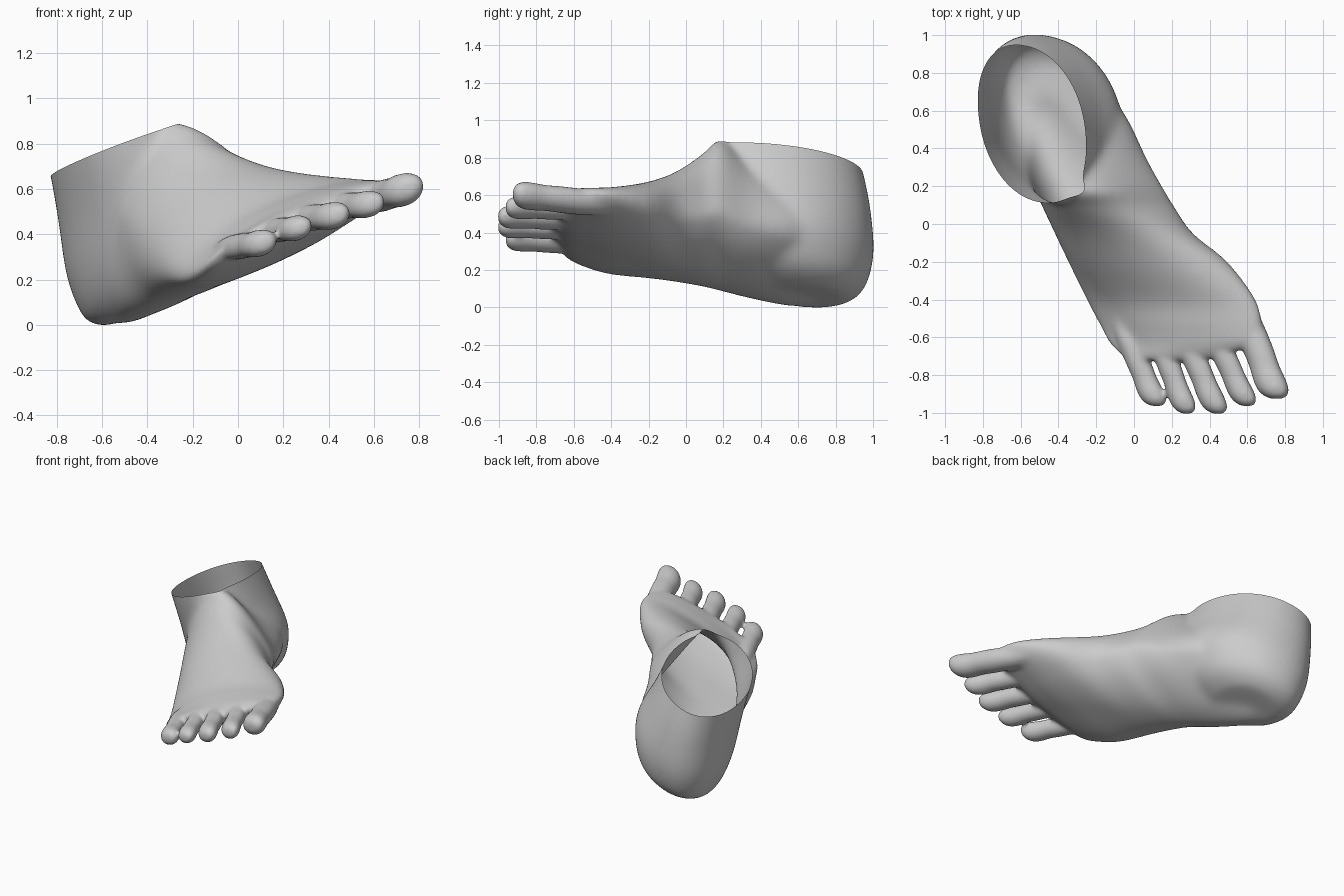
import bpy, bmesh, math
from mathutils import Vector

if "Cube" in bpy.data.objects:
    bpy.data.objects.remove(bpy.data.objects["Cube"])

N = 48


def smooth_rows(rows, steps=6):
    """Catmull-Rom interpolation between rows of section parameters."""
    out = []
    for i in range(len(rows) - 1):
        p0, p1 = rows[max(i - 1, 0)], rows[i]
        p2, p3 = rows[i + 1], rows[min(i + 2, len(rows) - 1)]
        for s in range(steps):
            t = s / steps
            out.append([0.5 * (2 * b + (c - a) * t + (2 * a - 5 * b + 4 * c - d) * t * t
                               + (3 * b - a - 3 * c + d) * t ** 3)
                        for a, b, c, d in zip(p0, p1, p2, p3)])
    return out + [list(rows[-1])]


def skewed_ring(u0, u1, v0, v1, top, bottom, peak=0.94):
    """Rounded ring filling the box u0..u1, v0..v1; top and bottom lean separately,
    peak above 1 makes the upper half more pointed."""
    def sup(c, p):
        return math.copysign(abs(c) ** p, c)
    pts = []
    for k in range(N):
        t = 2 * math.pi * k / N
        skew = (top + bottom) / 2 + (top - bottom) / 2 * math.sin(t)
        s = math.sin(t + skew)
        pts.append(((u0 + u1) / 2 + (u1 - u0) / 2 * sup(math.cos(t), 0.95),
                    (v0 + v1) / 2 + (v1 - v0) / 2 * sup(s, peak if s > 0 else 0.95)))
    return pts


def loft(bm, rings):
    """Closed skin through a list of rings."""
    vs = [[bm.verts.new(p) for p in ring] for ring in rings]
    faces = [bm.faces.new(vs[0]), bm.faces.new(vs[-1])]
    for a, b in zip(vs, vs[1:]):
        for k in range(N):
            j = (k + 1) % N
            faces.append(bm.faces.new((a[k], a[j], b[j], b[k])))
    bmesh.ops.recalc_face_normals(bm, faces=faces)


def y_loft(bm, rows):
    """Sections across the foot: y, x0, x1, z0, z1, top lean, bottom lean, peak."""
    loft(bm, [[(x, r[0], z) for x, z in skewed_ring(*r[1:])] for r in smooth_rows(rows)])


bm = bmesh.new()

# Instep and ball of the foot
y_loft(bm, [
    (0.84, -0.52, -0.33, 0.12, 0.36, 0.2, 0.5, 1.0),
    (0.74, -0.58, -0.19, 0.05, 0.50, 0.1, 0.7, 1.0),
    (0.58, -0.62, -0.045, 0.005, 0.64, -0.1, 0.75, 1.1),
    (0.35, -0.59, 0.07, 0.045, 0.78, -0.25, 0.55, 1.4),
    (0.19, -0.53, 0.16, 0.085, 0.90, -0.3, 0.5, 1.7),
    (0.09, -0.485, 0.22, 0.11, 0.825, -0.22, 0.5, 1.55),
    (-0.05, -0.42, 0.315, 0.135, 0.73, 0.08, 0.6, 1.2),
    (-0.20, -0.35, 0.50, 0.155, 0.675, 0.32, 0.82, 1.0),
    (-0.40, -0.255, 0.65, 0.175, 0.645, 0.78, 1.08, 0.95),
    (-0.54, -0.18, 0.675, 0.215, 0.64, 0.95, 1.18, 0.95),
    (-0.63, -0.13, 0.64, 0.26, 0.625, 1.08, 1.2, 0.95),
    (-0.69, -0.07, 0.50, 0.32, 0.565, 1.12, 1.2, 0.95),
    (-0.72, 0.0, 0.38, 0.36, 0.51, 1.1, 1.1, 0.95),
])

# Heel and ankle: centre z, slope, x0, x1, y0, y1, lean
heel = [
    (0.06, 0.36, -0.58, -0.22, 0.45, 0.85, -0.2),
    (0.11, 0.37, -0.66, -0.13, 0.36, 0.93, -0.25),
    (0.20, 0.37, -0.71, -0.075, 0.25, 0.98, -0.28),
    (0.36, 0.37, -0.76, -0.055, 0.16, 1.005, -0.32),
    (0.58, 0.36, -0.795, -0.165, 0.13, 0.985, -0.32),
    (0.77, 0.36, -0.83, -0.25, 0.11, 0.945, -0.3),
    (0.94, 0.36, -0.87, -0.31, 0.10, 0.91, -0.3),
    (1.10, 0.36, -0.91, -0.37, 0.09, 0.89, -0.3),
]
rings = []
for zc, slope, x0, x1, y0, y1, lean in smooth_rows(heel):
    xc = (x0 + x1) / 2
    rings.append([(x, y, zc + slope * (x - xc))
                  for x, y in skewed_ring(x0, x1, y0, y1, lean, lean)])
loft(bm, rings)

# Toes: base, tip, radius
toes = [
    ((-0.075, -0.50, 0.335), (0.12, -0.965, 0.365), 0.072),
    ((0.09, -0.50, 0.41), (0.28, -1.005, 0.43), 0.068),
    ((0.22, -0.48, 0.465), (0.445, -1.005, 0.485), 0.073),
    ((0.37, -0.46, 0.52), (0.60, -0.965, 0.535), 0.072),
    ((0.55, -0.38, 0.545), (0.755, -0.925, 0.605), 0.088),
]
profile = [(0, 0.6), (0.25, 0.9), (0.5, 0.95), (0.68, 0.92),
           (0.82, 0.99), (0.91, 0.95), (0.97, 0.72), (1, 0.35)]
for base, tip, r in toes:
    a, b = Vector(base), Vector(tip)
    rows = []
    for f, w in profile:
        c = a.lerp(b, f)
        rx, rz = r * w, 0.86 * r * w
        rows.append((c.y, c.x - rx, c.x + rx, c.z - rz, c.z + rz, 0.2, 0.2, 0.95))
    y_loft(bm, rows)

mesh = bpy.data.meshes.new("foot")
bm.to_mesh(mesh)
bm.free()
foot = bpy.data.objects.new("foot", mesh)
bpy.context.collection.objects.link(foot)
bpy.context.view_layer.objects.active = foot
foot.select_set(True)

# Fuse all parts into one smooth skin
remesh = foot.modifiers.new("fuse", 'REMESH')
remesh.mode = 'VOXEL'
remesh.voxel_size = 0.011
bpy.ops.object.modifier_apply(modifier="fuse")

# Relax the skin, most strongly behind the toes
body = foot.vertex_groups.new(name="body")
for v in foot.data.vertices:
    w = min(1, max(0, (v.co.y + 0.62) / 0.3))
    if w > 0:
        body.add([v.index], w, 'REPLACE')
for name, count, group in (("relax", 14, ""), ("relax_body", 70, "body")):
    mod = foot.modifiers.new(name, 'SMOOTH')
    mod.factor, mod.iterations, mod.vertex_group = 0.5, count, group
    bpy.ops.object.modifier_apply(modifier=name)

# Slanted open rim of the ankle
bm = bmesh.new()
bm.from_mesh(foot.data)
bmesh.ops.bisect_plane(bm, geom=bm.verts[:] + bm.edges[:] + bm.faces[:],
                       plane_co=(-0.26, 0.6, 0.865), plane_no=(-0.36, 0.06, 1),
                       clear_outer=True)
low = min(v.co.z for v in bm.verts)
bmesh.ops.translate(bm, verts=bm.verts[:], vec=(0, 0, -low))
bm.to_mesh(foot.data)
bm.free()
bpy.ops.object.shade_smooth()
